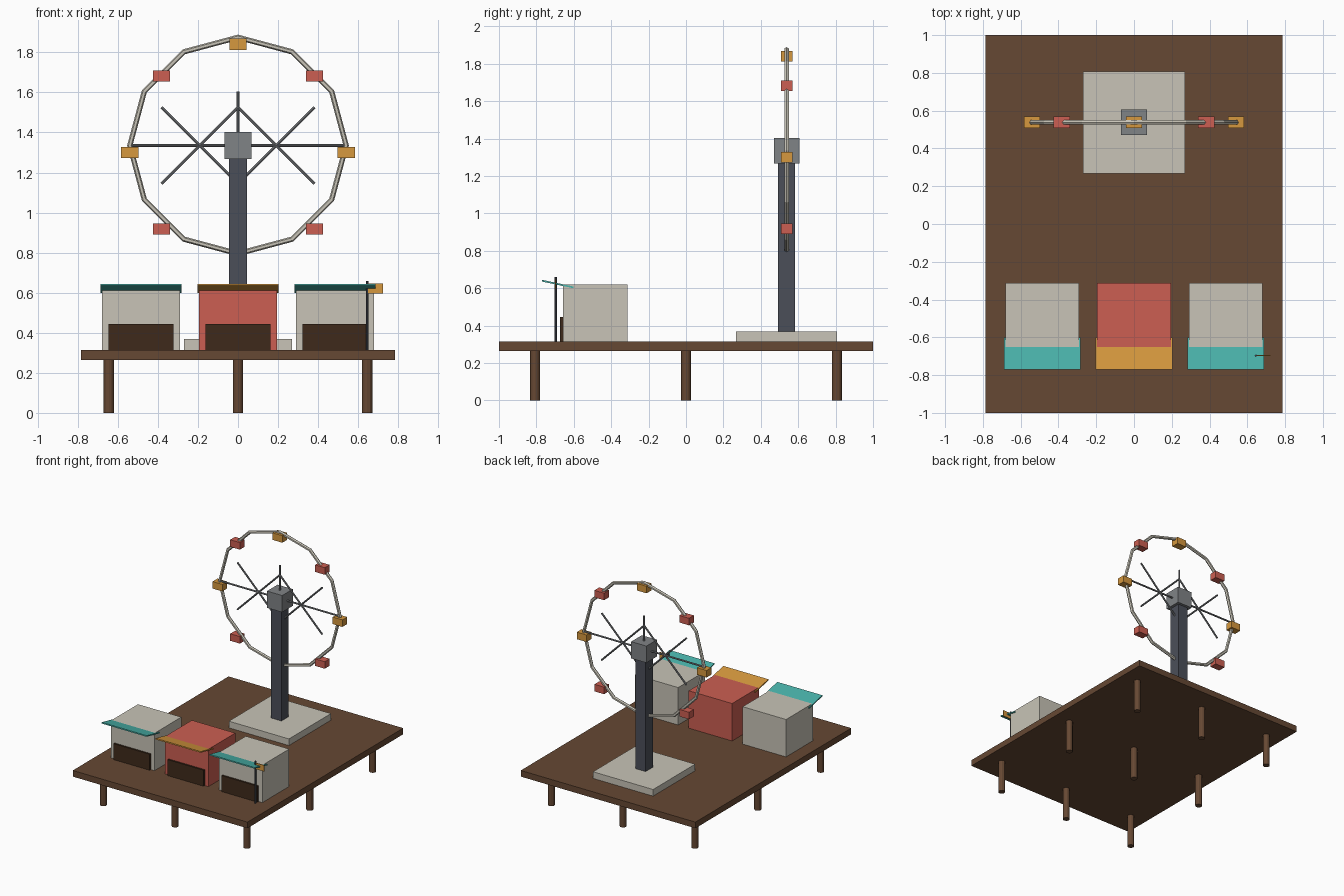
import bpy
from math import radians, sin, cos, pi
from mathutils import Vector

cube = bpy.data.objects.get("Cube")
if cube:
    bpy.data.objects.remove(cube, do_unlink=True)


def material(name, *rgb):
    """Flat colour given as 0-255 display values, stored as linear."""
    lin = [((c / 255 + 0.055) / 1.055) ** 2.4 for c in rgb] + [1]
    m = bpy.data.materials.new(name)
    m.use_nodes = True
    m.diffuse_color = lin
    m.node_tree.nodes["Principled BSDF"].inputs["Base Color"].default_value = lin
    return m


wood = material("wood", 102, 72, 51)
dark_wood = material("dark wood", 62, 42, 27)
cream = material("cream", 200, 196, 183)
red = material("red", 204, 95, 82)
amber = material("amber", 214, 152, 62)
teal = material("teal", 74, 179, 171)
slate = material("slate", 75, 79, 89)
steel = material("steel", 128, 131, 134)


def finish(name, mat):
    ob = bpy.context.object
    ob.name = name
    ob.data.materials.append(mat)
    return ob


def box(name, centre, size, mat, tilt=0):
    bpy.ops.mesh.primitive_cube_add(size=1, location=centre, rotation=(tilt, 0, 0))
    bpy.context.object.scale = size
    return finish(name, mat)


def rod(name, centre, direction, length, radius, mat, sides=8):
    turn = Vector(direction).to_track_quat('Z', 'Y').to_euler()
    bpy.ops.mesh.primitive_cylinder_add(vertices=sides, radius=radius, depth=length,
                                        location=centre, rotation=turn)
    return finish(name, mat)


# Pier deck on nine round legs
DECK = 0.315
box("deck", (0, 0, DECK - 0.025), (1.57, 2, 0.05), wood)
for x in (-0.645, 0, 0.645):
    for y in (-0.807, 0, 0.807):
        rod("leg", (x, y, 0.135), (0, 0, 1), 0.27, 0.026, wood, 12)

# Wheel foundation, tower and hub
WY, WZ, R = 0.538, 1.335, 0.54
box("wheel_base", (0, WY, DECK + 0.027), (0.54, 0.54, 0.054), cream)
box("tower", (0, WY, 0.82), (0.092, 0.092, 0.92), slate)
box("hub", (0, WY, WZ), (0.136, 0.136, 0.136), steel)

# Twelve-sided rim
bpy.ops.mesh.primitive_torus_add(major_segments=12, minor_segments=6, major_radius=R,
                                 minor_radius=0.0135, location=(0, WY, WZ),
                                 rotation=(radians(90), 0, 0))
finish("wheel_rim", cream)

# Spokes are centred along the axle line; cabins hang just below the rim
for i in range(8):
    a = i * pi / 4
    if i != 6:  # the two vertical spokes coincide
        rod("spoke", (R / 2 * cos(a), WY, WZ), (cos(a), 0, sin(a)), R, 0.007, steel)
    box("cabin", (R * cos(a), WY, WZ + R * sin(a) - 0.035), (0.087, 0.062, 0.057),
        red if i % 2 else amber)

# Three market stalls with counters and tilted awnings
for x, wall, awning in ((-0.485, cream, teal), (0, red, amber), (0.485, cream, teal)):
    box("stall", (x, -0.486, DECK + 0.152), (0.39, 0.345, 0.304), wall)
    box("counter", (x, -0.663, DECK + 0.065), (0.325, 0.02, 0.13), dark_wood)
    box("awning", (x, -0.686, 0.622), (0.405, 0.172, 0.009), awning, radians(-12))

# Flag on a thin post
rod("flag_post", (0.645, -0.697, DECK + 0.172), (0, 0, 1), 0.344, 0.006, slate)
box("flag", (0.684, -0.697, 0.62), (0.078, 0.006, 0.05), amber)
